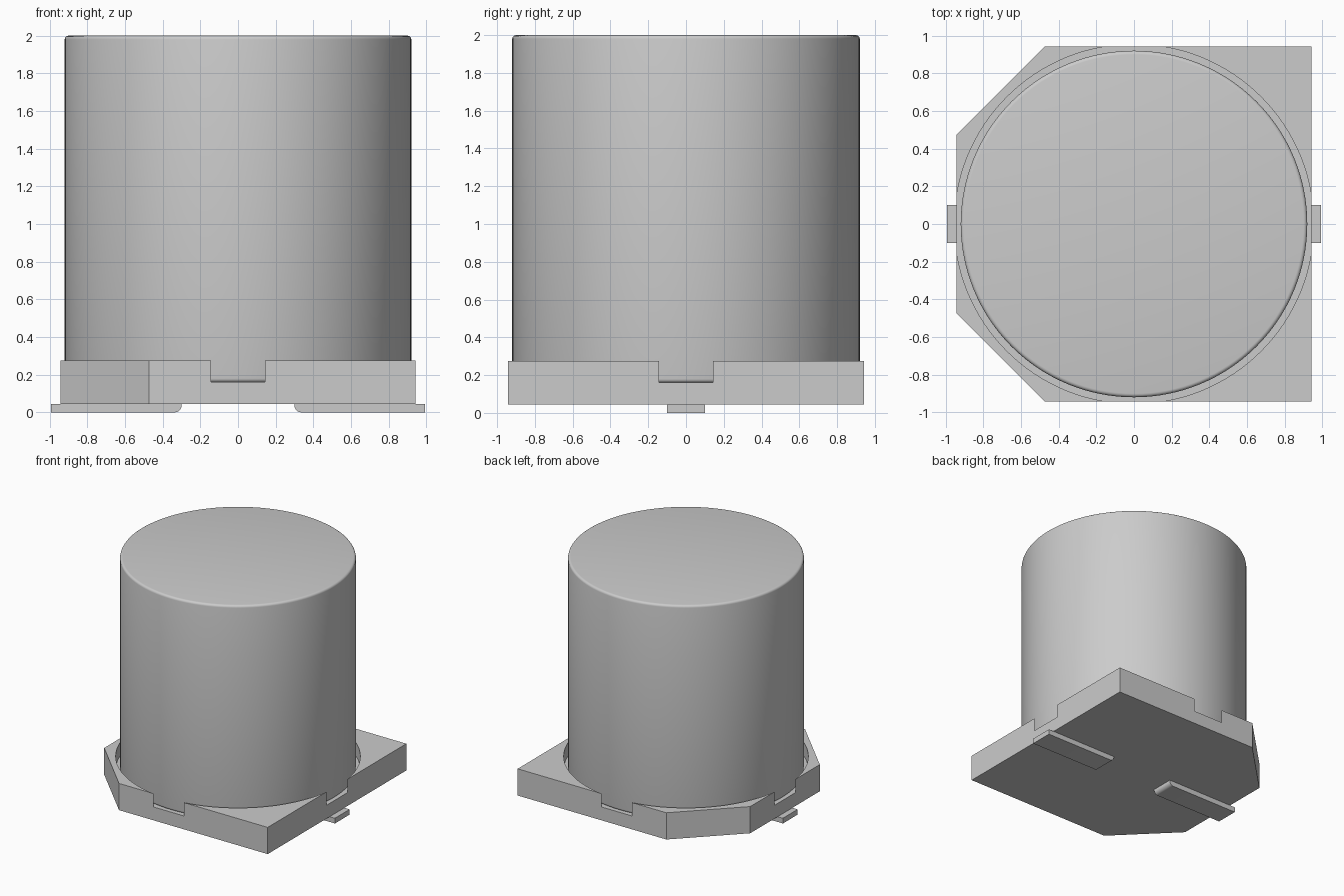
import bpy
import bmesh
import math

SEGMENTS = 128

if "Cube" in bpy.data.objects:
    bpy.data.objects.remove(bpy.data.objects["Cube"], do_unlink=True)

# One plain grey for every part
grey = bpy.data.materials.new("plain_grey")
grey.use_nodes = True
colour = (0.6, 0.6, 0.6, 1)
grey.diffuse_color = colour
grey.node_tree.nodes["Principled BSDF"].inputs["Base Color"].default_value = colour


def make_object(name, bm):
    """Turn a bmesh into a linked, grey object."""
    bmesh.ops.recalc_face_normals(bm, faces=bm.faces)
    mesh = bpy.data.meshes.new(name)
    bm.to_mesh(mesh)
    bm.free()
    mesh.materials.append(grey)
    obj = bpy.data.objects.new(name, mesh)
    bpy.context.collection.objects.link(obj)
    return obj


def smooth(obj):
    bpy.ops.object.select_all(action="DESELECT")
    obj.select_set(True)
    bpy.context.view_layer.objects.active = obj
    bpy.ops.object.shade_smooth_by_angle(angle=math.radians(35))


def prism(name, outline, offset):
    """Extrude a closed outline of 3D points along an offset."""
    bm = bmesh.new()
    face = bm.faces.new([bm.verts.new(p) for p in outline])
    result = bmesh.ops.extrude_face_region(bm, geom=[face], use_keep_orig=True)
    top = [g for g in result["geom"] if isinstance(g, bmesh.types.BMVert)]
    bmesh.ops.translate(bm, verts=top, vec=offset)
    return make_object(name, bm)


def cylinder(name, radius, bottom, top, fillet=0):
    """Upright cylinder with optional rounded rims."""
    bm = bmesh.new()
    bmesh.ops.create_cone(bm, cap_ends=True, segments=SEGMENTS, radius1=radius,
                          radius2=radius, depth=top - bottom)
    bmesh.ops.translate(bm, verts=bm.verts, vec=(0, 0, (bottom + top) / 2))
    if fillet:
        rims = [e for e in bm.edges if abs(e.verts[0].co.z - e.verts[1].co.z) < 0.001]
        bmesh.ops.bevel(bm, geom=rims, offset=fillet, segments=4, profile=0.5,
                        affect="EDGES")
    return make_object(name, bm)


# Base plate with two chamfered corners on its right side
half, cut = 0.943, 0.473
floor, rim, seat = 0.045, 0.275, 0.16
plate = [(half, -half), (half, half), (-cut, half),
         (-half, cut), (-half, -cut), (-cut, -half)]
base = prism("base_plate", [(x, y, floor) for x, y in plate], (0, 0, rim - floor))

# Round seat recess, which breaks through the middle of each straight side
cutter = cylinder("seat_cutter", 0.954, seat, 0.5)
cutter.hide_render = True
recess = base.modifiers.new("seat_recess", "BOOLEAN")
recess.operation = "DIFFERENCE"
recess.solver = "EXACT"
recess.object = cutter
depsgraph = bpy.context.evaluated_depsgraph_get()
cut_mesh = bpy.data.meshes.new_from_object(base.evaluated_get(depsgraph))
base.modifiers.clear()
base.data = cut_mesh
bpy.data.objects.remove(cutter, do_unlink=True)
smooth(base)

# Metal can with rounded rims
smooth(cylinder("can", 0.92, seat, 2.0, fillet=0.02))

# Flat leads, rounded under their inner ends
inner, outer, radius = 0.3, 0.993, 0.035
for name, side in (("left_lead", 1), ("right_lead", -1)):
    profile = [(outer, 0), (outer, floor), (inner, floor)]
    for i in range(7):
        a = math.pi / 2 * i / 6
        profile.append((inner + radius * (1 - math.cos(a)), radius * (1 - math.sin(a))))
    smooth(prism(name, [(side * x, -0.1, z) for x, z in profile], (0, 0.2, 0)))
